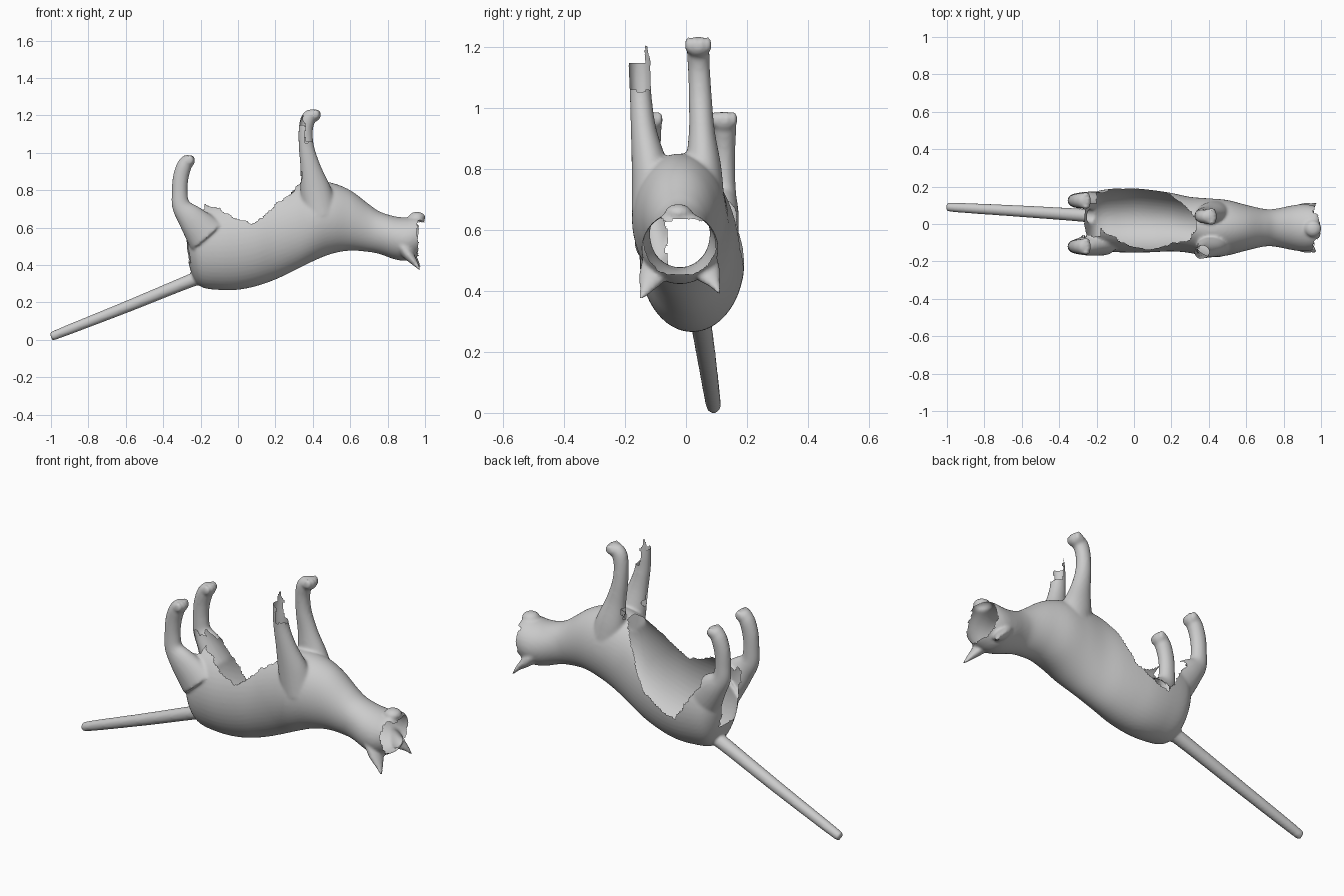
import bpy, bmesh, math
from mathutils import Vector, Matrix, noise

if "Cube" in bpy.data.objects:
    bpy.data.objects.remove(bpy.data.objects["Cube"])

bm = bmesh.new()


def smooth_path(pts, n=5):
    # Catmull-Rom interpolation of tuples
    out = []
    for i in range(len(pts) - 1):
        p = [pts[max(i - 1, 0)], pts[i], pts[i + 1], pts[min(i + 2, len(pts) - 1)]]
        for k in range(n):
            t = k / n
            out.append([0.5 * (2 * b + (c - a) * t + (2 * a - 5 * b + 4 * c - d) * t * t
                               + (3 * b - a - 3 * c + d) * t ** 3) for a, b, c, d in zip(*p)])
    return out + [list(pts[-1])]


def tube(pts, upright=False, seg=32):
    # closed loft through (x, y, z, side radius, other radius)
    path = smooth_path(pts)
    rings = []
    for i, (x, y, z, ra, rb) in enumerate(path):
        a, b = path[max(i - 1, 0)], path[min(i + 1, len(path) - 1)]
        t = (Vector(b[:3]) - Vector(a[:3])).normalized()
        if upright:
            t = Vector((1, 0, 0))
        u = Vector((0, 1, 0))
        u = (u - t * t.dot(u)).normalized()
        v = t.cross(u)
        rings.append([bm.verts.new(Vector((x, y, z)) + u * ra * math.cos(w) + v * rb * math.sin(w))
                      for w in (2 * math.pi * k / seg for k in range(seg))])
    for r, s in zip(rings, rings[1:]):
        for k in range(seg):
            j = (k + 1) % seg
            bm.faces.new((r[k], r[j], s[j], s[k]))
    bm.faces.new(rings[0][::-1])
    bm.faces.new(rings[-1])


def ball(c, r):
    m = Matrix.Translation(c) @ Matrix.Diagonal((*r, 1))
    bmesh.ops.create_uvsphere(bm, u_segments=20, v_segments=12, radius=1, matrix=m)


def paw(x, y, z):
    # pad plus four toes
    ball((x, y, z), (0.04, 0.043, 0.034))
    for k in range(4):
        d = (k - 1.5) * 0.021
        ball((x + 0.022 - abs(d) * 0.3, y + d, z + 0.007), (0.022, 0.0125, 0.026))


# trunk, neck and head: x, back z, belly z, centre y, half width
trunk = [(-.275, .47, .64, .02, .07), (-.25, .36, .70, .02, .12), (-.20, .285, .73, .02, .155),
         (-.10, .267, .74, .02, .17), (0, .268, .75, .02, .172), (.1, .288, .77, .015, .166),
         (.2, .323, .80, .01, .156), (.3, .37, .83, -.005, .15), (.4, .42, .85, -.02, .157),
         (.5, .46, .84, -.02, .148), (.6, .477, .80, -.02, .122), (.7, .47, .725, -.02, .10),
         (.76, .458, .685, -.02, .102), (.84, .43, .66, -.02, .118), (.90, .423, .655, -.02, .126),
         (.95, .44, .66, -.02, .121), (.98, .465, .655, -.02, .107), (1.0, .51, .63, -.02, .07)]
tube([(x, y, (a + b) / 2, w, (b - a) / 2) for x, a, b, y, w in trunk], True, 48)

# chin
ball((.957, -.025, .655), (.045, .045, .03))

# tail
tube([(-.16, .035, .345, .045, .045), (-.25, .045, .318, .036, .036), (-.6, .068, .175, .031, .031),
      (-.965, .089, .031, .025, .025), (-.99, .09, .022, .015, .015)])
ball((-.977, .09, .025), (.025, .025, .025))

# ears
for s, drop in ((-1, 0), (1, .02)):
    tube([(.88, -.02 + s * .07, .50, .052, .035), (.915, -.02 + s * .09, .45 + drop / 2, .045, .028),
          (.95, -.02 + s * .112, .405 + drop, .022, .014), (.975, -.02 + s * .13, .37 + drop, .004, .004)])

# front legs
tube([(.44, .04, .68, .09, .10), (.415, .055, .80, .062, .082), (.388, .052, .92, .043, .055),
      (.366, .047, 1.03, .038, .041), (.362, .043, 1.12, .036, .038), (.375, .04, 1.18, .037, .04),
      (.40, .04, 1.205, .035, .035)])
paw(.403, .04, 1.2)
tube([(.44, -.09, .68, .09, .10), (.415, -.117, .80, .062, .082), (.388, -.138, .92, .043, .055),
      (.366, -.148, 1.03, .036, .041), (.362, -.152, 1.12, .036, .038), (.375, -.153, 1.19, .037, .04),
      (.40, -.153, 1.215, .035, .035)])

# hind legs
for y in (.125, -.12):
    tube([(-.17, y * .75, .56, .08, .11), (-.25, y * .95, .65, .055, .075), (-.303, y, .715, .04, .05),
          (-.312, y, .79, .036, .042), (-.306, y, .87, .037, .042), (-.285, y, .935, .04, .04),
          (-.262, y, .955, .036, .034)])
    paw(-.27, y, .955)

bmesh.ops.recalc_face_normals(bm, faces=bm.faces)
mesh = bpy.data.meshes.new("cat_parts")
bm.to_mesh(mesh)
bm.free()
parts = bpy.data.objects.new("cat_parts", mesh)
bpy.context.collection.objects.link(parts)

# fuse everything into one soft skin
rem = parts.modifiers.new("fuse", 'REMESH')
rem.mode = 'VOXEL'
rem.voxel_size = 0.008
sm = parts.modifiers.new("soften", 'SMOOTH')
sm.factor = 0.5
sm.iterations = 5
dg = bpy.context.evaluated_depsgraph_get()
skin = bpy.data.meshes.new_from_object(parts.evaluated_get(dg))
bpy.data.objects.remove(parts)

# torn openings: rim height along x on each flank
RIM_NEAR = [(-.26, .78), (-.2, .73), (-.1, .70), (0, .645), (.07, .62), (.13, .65),
            (.2, .72), (.3, .80), (.35, .86)]
RIM_FAR = [(-.27, .73), (-.17, .62), (-.06, .45), (.02, .48), (.137, .55), (.237, .73),
           (.3, .80), (.35, .86)]


def rim(table, x):
    for (a, p), (b, q) in zip(table, table[1:]):
        if a <= x <= b:
            return p + (q - p) * (x - a) / (b - a)
    return 9


def torn(c):
    x, y, z = c
    j = noise.noise(c * 28) * 0.014
    if abs(y - .01) < .075 + j and x < -.18 and .42 + j < z < .8:
        return True
    if -.2 < x < .34 + j and z < .9 and z > rim(RIM_FAR if y > .02 else RIM_NEAR, x) + j:
        return True
    if x < -.2 and z < .74 and y > .02 and x > -.27 and z > rim(RIM_FAR, x) + j and y < .11:
        return True
    if x > .96 + j and z < .635 + j and z > .455:
        return True
    if y < -.06 and x > .2 and z > 1.055 + j:
        return x > .358 + j or z > (1.21 if y > -.135 else 1.15) + j
    return False


bm = bmesh.new()
bm.from_mesh(skin)
gone = [f for f in bm.faces if torn(f.calc_center_median())]
bmesh.ops.delete(bm, geom=gone, context='FACES')

# drop loose scraps left by the tearing
seen, islands = set(), []
for v in bm.verts:
    if v in seen:
        continue
    stack, isle = [v], []
    seen.add(v)
    while stack:
        p = stack.pop()
        isle.append(p)
        for e in p.link_edges:
            q = e.other_vert(p)
            if q not in seen:
                seen.add(q)
                stack.append(q)
    islands.append(isle)
for isle in islands:
    if len(isle) < 150:
        bmesh.ops.delete(bm, geom=isle, context='VERTS')
for f in bm.faces:
    f.smooth = True
bm.to_mesh(skin)
bm.free()

cat = bpy.data.objects.new("cat_skin", skin)
bpy.context.collection.objects.link(cat)
